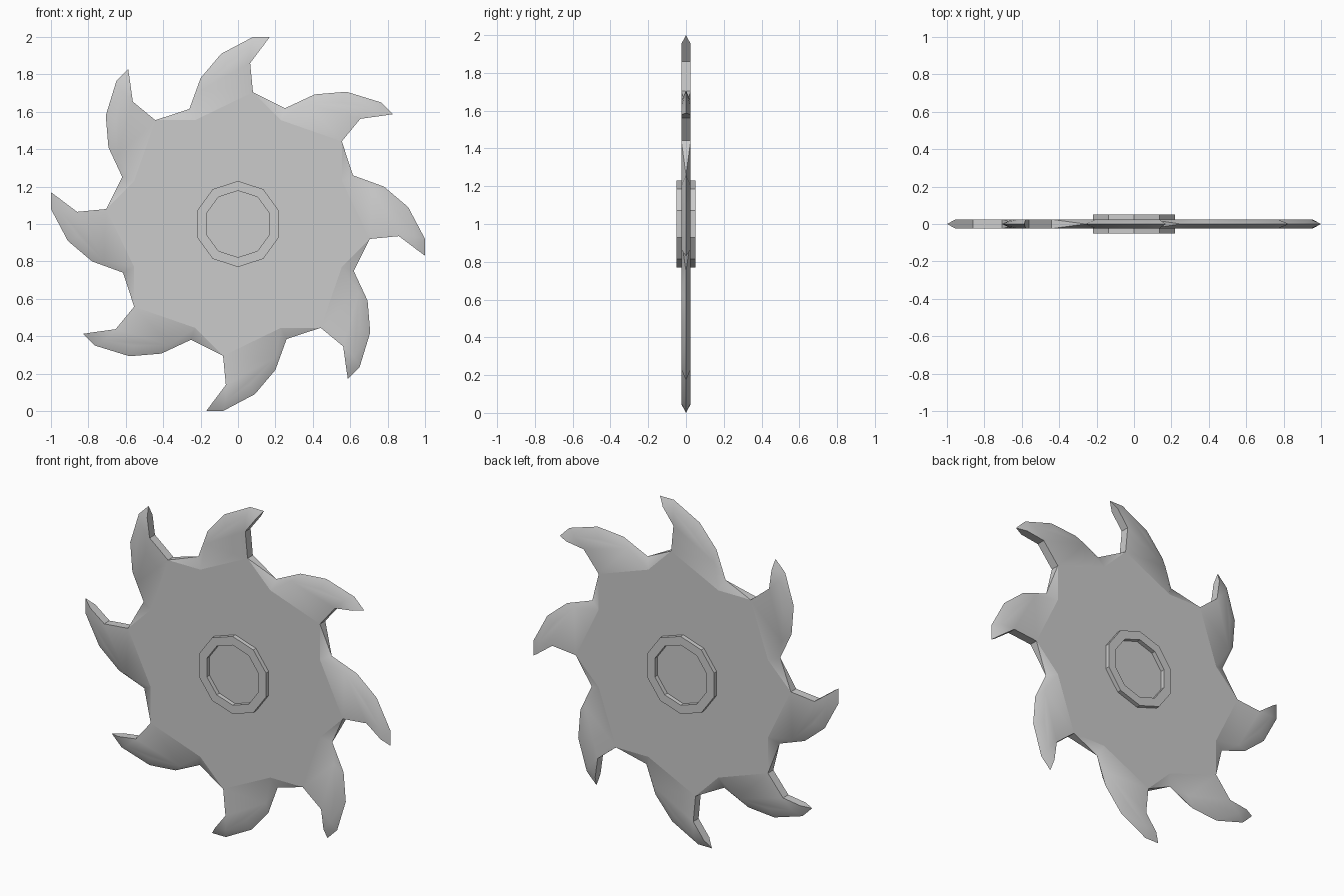
import bpy, bmesh, math

if "Cube" in bpy.data.objects:
    bpy.data.objects.remove(bpy.data.objects["Cube"])

N = 8            # teeth
T = 0.025        # half thickness of the blade
CZ = 1.0         # height of the centre

# One tooth in (x, z) about the centre: sharp ridge, flat-face border, hooked inner edge
RIDGE = [(-0.26, 0.615), (-0.20, 0.78), (-0.09, 0.91), (0.08, 1.0), (0.17, 1.0)]
BORDER = [(-0.23, 0.555), (-0.20, 0.715), (-0.065, 0.855), (0.065, 0.945), (0.135, 0.953)]
HOOK = [(0.065, 0.86), (0.08, 0.705)]


def finish(bm, name):
    bmesh.ops.recalc_face_normals(bm, faces=bm.faces[:])
    me = bpy.data.meshes.new(name)
    bm.to_mesh(me)
    bm.free()
    ob = bpy.data.objects.new(name, me)
    bpy.context.collection.objects.link(ob)
    return ob


# Saw blade: toothed disc with sharpened outer edges
bm = bmesh.new()


def turned(p, k, y):
    a = -k * 2 * math.pi / N
    x, z = p
    return bm.verts.new((x * math.cos(a) - z * math.sin(a), y,
                         CZ + x * math.sin(a) + z * math.cos(a)))


teeth = []
for k in range(N):
    ridge = [turned(p, k, 0) for p in RIDGE]
    front, back = [[turned(p, k, y) for p in BORDER + HOOK] for y in (-T, T)]
    teeth.append((ridge, front, back))

n = len(BORDER)
for k, (ridge, front, back) in enumerate(teeth):
    nxt = teeth[(k + 1) % N]
    for j, side in enumerate((front, back)):
        bm.faces.new(side)                                   # tooth side
        for i in range(n - 1):                               # ground bevel
            bm.faces.new((ridge[i], ridge[i + 1], side[i + 1], side[i]))
        bm.faces.new((side[-1], nxt[0][0], nxt[1 + j][0]))   # gullet bevel
    bm.faces.new((ridge[-1], front[n - 1], back[n - 1]))     # tip
    for i in range(n - 1, len(front) - 1):                   # hooked edge
        bm.faces.new((front[i], front[i + 1], back[i + 1], back[i]))
    bm.faces.new((front[-1], back[-1], nxt[0][0]))           # gullet floor

for j in (1, 2):                                             # central disc faces
    bm.faces.new([v for t in teeth for v in (t[j][0], t[j][-1])])

blade = finish(bm, "saw_blade")
bpy.context.view_layer.objects.active = blade
blade.select_set(True)
bpy.ops.object.shade_smooth_by_angle(angle=math.radians(40))
for p in blade.data.polygons:
    if len(p.vertices) == 2 * N:
        p.use_smooth = False

# Hub rings: ten-sided collar on each face
for name, y0, y1 in (("front_hub_ring", -0.05, -T), ("back_hub_ring", T, 0.05)):
    bm = bmesh.new()
    loops = []
    for r, y in ((0.23, y0), (0.23, y1), (0.178, y1), (0.178, y0)):
        loops.append([bm.verts.new((r * math.sin(i * math.pi / 5), y,
                                    CZ + r * math.cos(i * math.pi / 5)))
                      for i in range(10)])
    for a in range(4):
        A, B = loops[a], loops[(a + 1) % 4]
        for i in range(10):
            bm.faces.new((A[i], A[(i + 1) % 10], B[(i + 1) % 10], B[i]))
    finish(bm, name)
